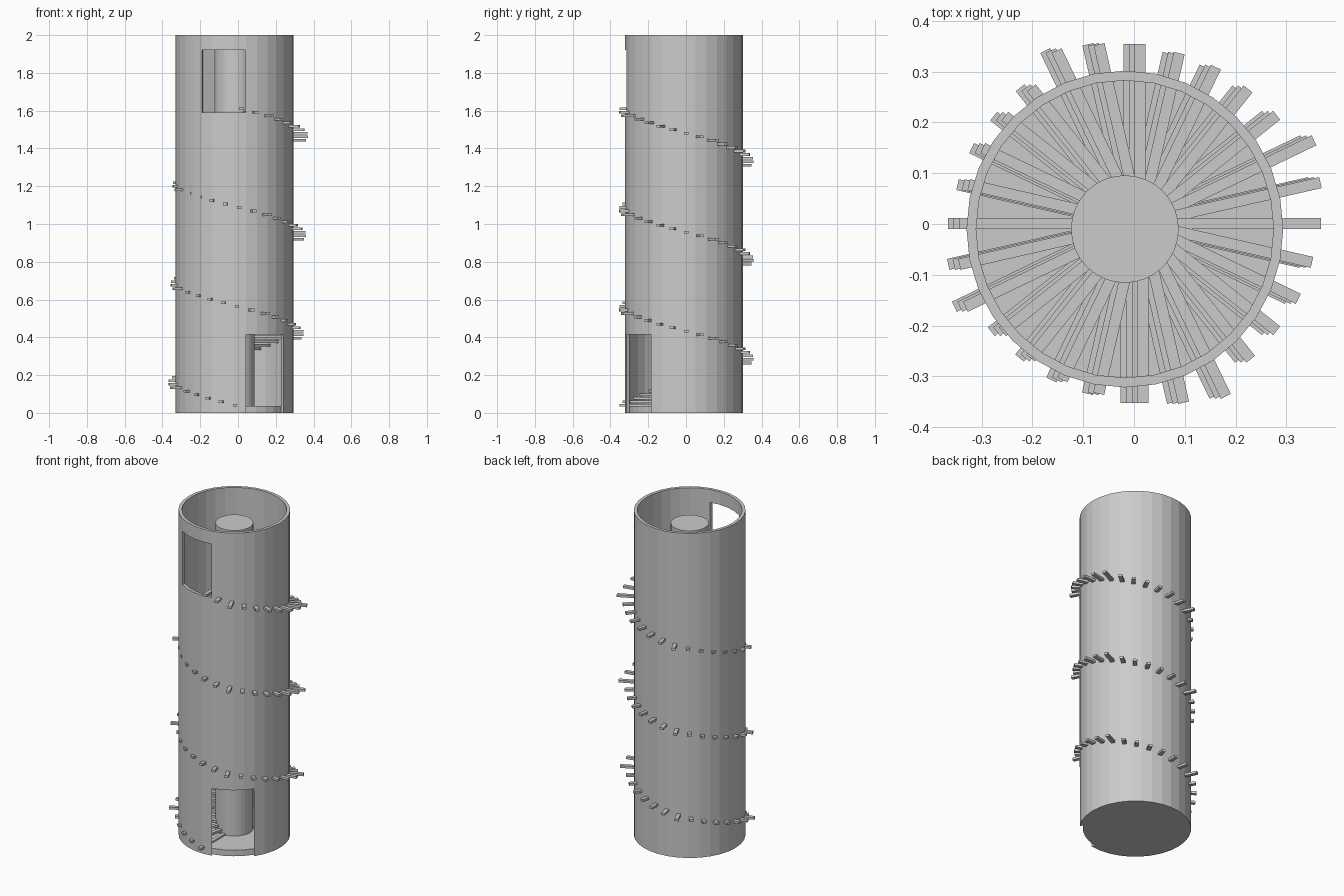
import bpy, bmesh, math
from mathutils import Matrix, Vector

if "Cube" in bpy.data.objects:
    bpy.data.objects.remove(bpy.data.objects["Cube"])

CX, CY = -0.018, -0.01          # axis of the tower
R_OUT, R_IN, R_COL = 0.312, 0.293, 0.106
SIDES = 32


def finish(bm, name):
    bmesh.ops.recalc_face_normals(bm, faces=bm.faces)
    me = bpy.data.meshes.new(name)
    bm.to_mesh(me)
    bm.free()
    ob = bpy.data.objects.new(name, me)
    bpy.context.collection.objects.link(ob)
    return ob


def cylinder(name, r, z0, z1):
    bm = bmesh.new()
    mat = Matrix.Translation((CX, CY, (z0 + z1) / 2))
    bmesh.ops.create_cone(bm, cap_ends=True, segments=SIDES, radius1=r,
                          radius2=r, depth=z1 - z0, matrix=mat)
    return finish(bm, name)


def add_box(bm, centre, angle, r0, r1, width, z0, z1):
    """Box reaching from r0 to r1 along the given direction."""
    mat = (Matrix.Translation(centre) @ Matrix.Rotation(angle, 4, 'Z')
           @ Matrix.Translation(((r0 + r1) / 2, 0, (z0 + z1) / 2))
           @ Matrix.Diagonal((r1 - r0, width, z1 - z0, 1)))
    bmesh.ops.create_cube(bm, size=1, matrix=mat)


# Tower wall: open tube
bm = bmesh.new()
rings = []
for r, z in ((R_OUT, 0), (R_OUT, 2), (R_IN, 2), (R_IN, 0)):
    rings.append([bm.verts.new((CX + r * math.cos(2 * math.pi * i / SIDES),
                                CY + r * math.sin(2 * math.pi * i / SIDES), z))
                  for i in range(SIDES)])
for a, b in zip(rings, rings[1:] + rings[:1]):
    for i in range(SIDES):
        j = (i + 1) % SIDES
        bm.faces.new((a[i], a[j], b[j], b[i]))
wall = finish(bm, "tower_wall")

# Doorway at the bottom, window at the top
for name, deg, z0, z1 in (("doorway_cutter", -56.5, -0.1, 0.415),
                          ("window_cutter", -101.4, 1.59, 1.92)):
    bm = bmesh.new()
    add_box(bm, (CX, CY, 0), math.radians(deg), 0.2, 0.4, 0.236, z0, z1)
    cutter = finish(bm, name)
    cutter.hide_render = True
    mod = wall.modifiers.new(name, 'BOOLEAN')
    mod.operation = 'DIFFERENCE'
    mod.solver = 'EXACT'
    mod.object = cutter
    bpy.context.view_layer.objects.active = wall
    bpy.ops.object.modifier_apply(modifier=name)
    bpy.data.objects.remove(cutter)

# Floor slab and central column
cylinder("floor", R_IN, 0, 0.037)
cylinder("central_column", R_COL, 0.02, 1.92)

# Spiral stair: 28 treads per turn, tip length repeats every quarter turn,
# each turn drifting slightly sideways
tips = (0.354, 0.344, 0.342, 0.339, 0.342, 0.378, 0.362)
bm = bmesh.new()
for i in range(85):
    angle = -math.pi / 2 - i * math.tau / 28
    z = 0.04 + 0.0187 * i
    add_box(bm, Vector((-0.011 + 0.011 * (i / 28 - 0.4), 0.001, 0)), angle,
            0.06, tips[i % 7], 0.022, z - 0.007, z + 0.007)
finish(bm, "spiral_treads")
